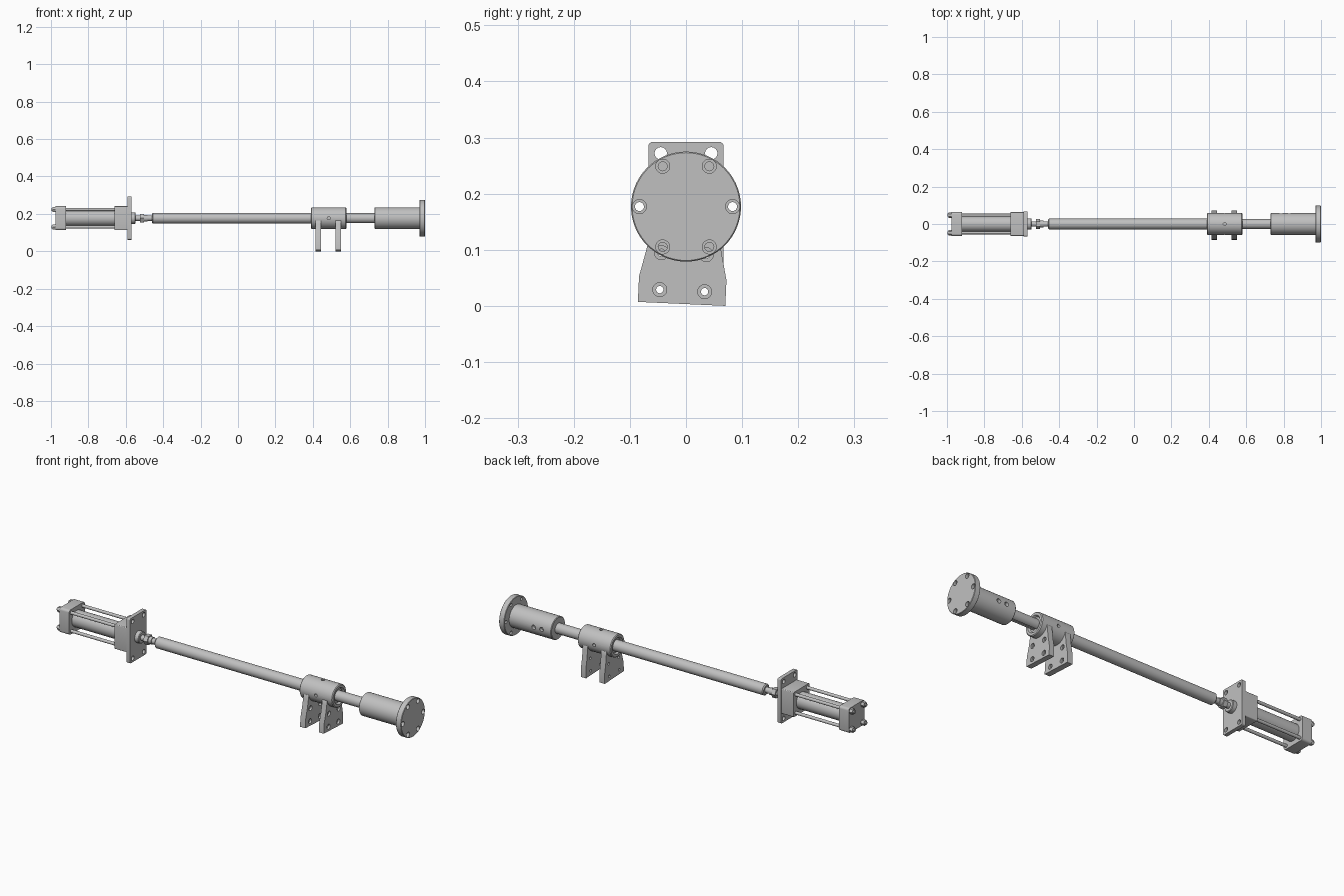
import bpy, bmesh, math
from mathutils import Matrix, Vector

if "Cube" in bpy.data.objects:
    bpy.data.objects.remove(bpy.data.objects["Cube"], do_unlink=True)

AXIS = 0.177  # height of the shared centre line

grey = bpy.data.materials.new("steel grey")
grey.use_nodes = True
grey.diffuse_color = (0.53, 0.53, 0.53, 1)
grey.node_tree.nodes["Principled BSDF"].inputs["Base Color"].default_value = (0.53, 0.53, 0.53, 1)


def finish(name, bm):
    bmesh.ops.recalc_face_normals(bm, faces=bm.faces)
    mesh = bpy.data.meshes.new(name)
    bm.to_mesh(mesh)
    bm.free()
    mesh.materials.append(grey)
    ob = bpy.data.objects.new(name, mesh)
    bpy.context.collection.objects.link(ob)
    return ob


def turned(name, profile, y=0, z=0, sides=48):
    """Turn (x, radius) points around an axis parallel to x."""
    bm = bmesh.new()
    rings = []
    for x, r in profile:
        angles = [math.tau * i / sides for i in range(sides)]
        rings.append([bm.verts.new((x, y + r * math.cos(a), AXIS + z + r * math.sin(a))) for a in angles])
    for a, b in zip(rings, rings[1:]):
        for i in range(sides):
            j = (i + 1) % sides
            bm.faces.new((a[i], a[j], b[j], b[i]))
    bm.faces.new(rings[0])
    bm.faces.new(rings[-1])
    return finish(name, bm)


def rod(name, x0, x1, r, y=0, z=0, sides=48, c=0.0):
    profile = [(x0, r), (x1, r)]
    if c:
        profile = [(x0, r - c), (x0 + c, r), (x1 - c, r), (x1, r - c)]
    return turned(name, profile, y, z, sides)


def slab(name, x0, x1, outline):
    """Extrude a (y, z) outline along x."""
    bm = bmesh.new()
    face = bm.faces.new([bm.verts.new((x0, y, AXIS + z)) for y, z in outline])
    new = bmesh.ops.extrude_face_region(bm, geom=[face])["geom"]
    bmesh.ops.translate(bm, vec=(x1 - x0, 0, 0), verts=[v for v in new if isinstance(v, bmesh.types.BMVert)])
    return finish(name, bm)


def rounded(hy, hz, r):
    points = []
    for k, (sy, sz) in enumerate([(1, 1), (-1, 1), (-1, -1), (1, -1)]):
        for i in range(5):
            a = (k + i / 4) * math.pi / 2
            points.append((sy * (hy - r) + r * math.cos(a), sz * (hz - r) + r * math.sin(a)))
    return points


def cut(ob, cutters):
    for c in cutters:
        mod = ob.modifiers.new("cut", "BOOLEAN")
        mod.operation, mod.solver, mod.object = "DIFFERENCE", "EXACT", c
        bpy.context.view_layer.objects.active = ob
        bpy.ops.object.modifier_apply(modifier=mod.name)
        bpy.data.objects.remove(c, do_unlink=True)


def pin(x, r, depth0, depth1, direction):
    """Cutter pointing radially out from the centre line."""
    c = rod("cutter", depth0, depth1, r, z=-AXIS, sides=24)
    c.data.transform(Vector((1, 0, 0)).rotation_difference(Vector(direction)).to_matrix().to_4x4())
    c.data.transform(Matrix.Translation((x, 0, AXIS)))
    return c


CORNERS = [(1, 1), (-1, 1), (-1, -1), (1, -1)]

# Actuator: end cap, body tube, head, tie rods and nuts
slab("actuator_end_cap", -0.975, -0.92, rounded(0.064, 0.064, 0.012))
rod("actuator_tube", -0.93, -0.65, 0.042)
slab("actuator_head", -0.66, -0.585, rounded(0.064, 0.064, 0.004))
for i, (sy, sz) in enumerate(CORNERS):
    y, z = sy * 0.047, sz * 0.047
    rod(f"tie_rod_{i}", -0.998, -0.64, 0.008, y, z, 20)
    rod(f"tie_rod_nut_{i}", -0.992, -0.97, 0.0145, y, z, 6)

# Mounting plate with corner holes
plate = slab("mounting_plate", -0.59, -0.57, rounded(0.067, 0.1155, 0.008))
cut(plate, [rod("cutter", -0.62, -0.54, 0.011, sy * 0.045, sz * 0.095, 24) for sy, sz in CORNERS])

# Piston rod, gland and coupling
rod("gland", -0.575, -0.547, 0.03, c=0.003)
rod("piston_rod", -0.56, -0.45, 0.0145, sides=32)
rod("coupling_nut", -0.525, -0.502, 0.026, sides=6)
rod("coupling_collar", -0.502, -0.485, 0.018, sides=32)

# Long shaft and thinner output shaft with a keyway
rod("long_shaft", -0.46, 0.48, 0.0285, c=0.005)
output = rod("output_shaft", 0.47, 0.75, 0.0265)
cut(output, [slab("cutter", 0.57, 0.74, [(-0.007, -0.04), (0.007, -0.04), (0.007, -0.021), (-0.007, -0.021)])])

# Bearing barrel with recessed ends and oil holes
barrel = turned("bearing_barrel", [
    (0.40, 0.036), (0.39, 0.042), (0.39, 0.054), (0.394, 0.058),
    (0.576, 0.058), (0.58, 0.054), (0.58, 0.042), (0.57, 0.036)])
cut(barrel, [pin(0.485, 0.008, 0.04, 0.08, d) for d in [(0, -1, 0), (0, 0, 1), (0, 1, 0)]])

# Pair of support brackets with counterbored holes, slightly tilted
half = [(0.078, -0.1735), (0.078, -0.128), (0.066, -0.075), (0.06, -0.035), (0.057, -0.015), (0.05, -0.005)]
outline = half + [(-y, z) for y, z in reversed(half)]
tilt = (Matrix.Translation((0, 0, AXIS)) @ Matrix.Rotation(math.radians(-2.6), 4, "X")
        @ Matrix.Translation((0, 0, -AXIS)))
for name, x0, x1 in [("right_bracket", 0.415, 0.445), ("left_bracket", 0.522, 0.55)]:
    bracket = slab(name, x0, x1, outline)
    cutters = []
    for y in (-0.04, 0.04):
        for z in (-0.15, -0.084):
            cutters.append(rod("cutter", x0 - 0.02, x1 + 0.02, 0.0065, y, z, 24))
            cutters.append(rod("cutter", x1 - 0.01, x1 + 0.02, 0.0125, y, z, 24))
    cut(bracket, cutters)
    bracket.data.transform(tilt)

# End sleeve with two set screw holes
sleeve = rod("end_sleeve", 0.73, 0.975, 0.058, c=0.003)
cut(sleeve, [pin(x, 0.011, 0.04, 0.08, (0, 1, 0)) for x in (0.785, 0.83)])

# End flange with six counterbored bolt holes
flange = rod("end_flange", 0.97, 1.0, 0.098, sides=72, c=0.002)
cutters = []
for i in range(6):
    y, z = 0.083 * math.cos(i * math.pi / 3), 0.083 * math.sin(i * math.pi / 3)
    cutters.append(rod("cutter", 0.95, 1.03, 0.008, y, z, 24))
    cutters.append(rod("cutter", 0.985, 1.03, 0.0125, y, z, 24))
cut(flange, cutters)

# Smooth round surfaces, keep edges sharp
bpy.ops.object.select_all(action="DESELECT")
for ob in bpy.context.collection.objects:
    if ob.type == "MESH" and grey.name in ob.data.materials:
        ob.select_set(True)
        bpy.context.view_layer.objects.active = ob
bpy.ops.object.shade_smooth_by_angle(angle=math.radians(30))
